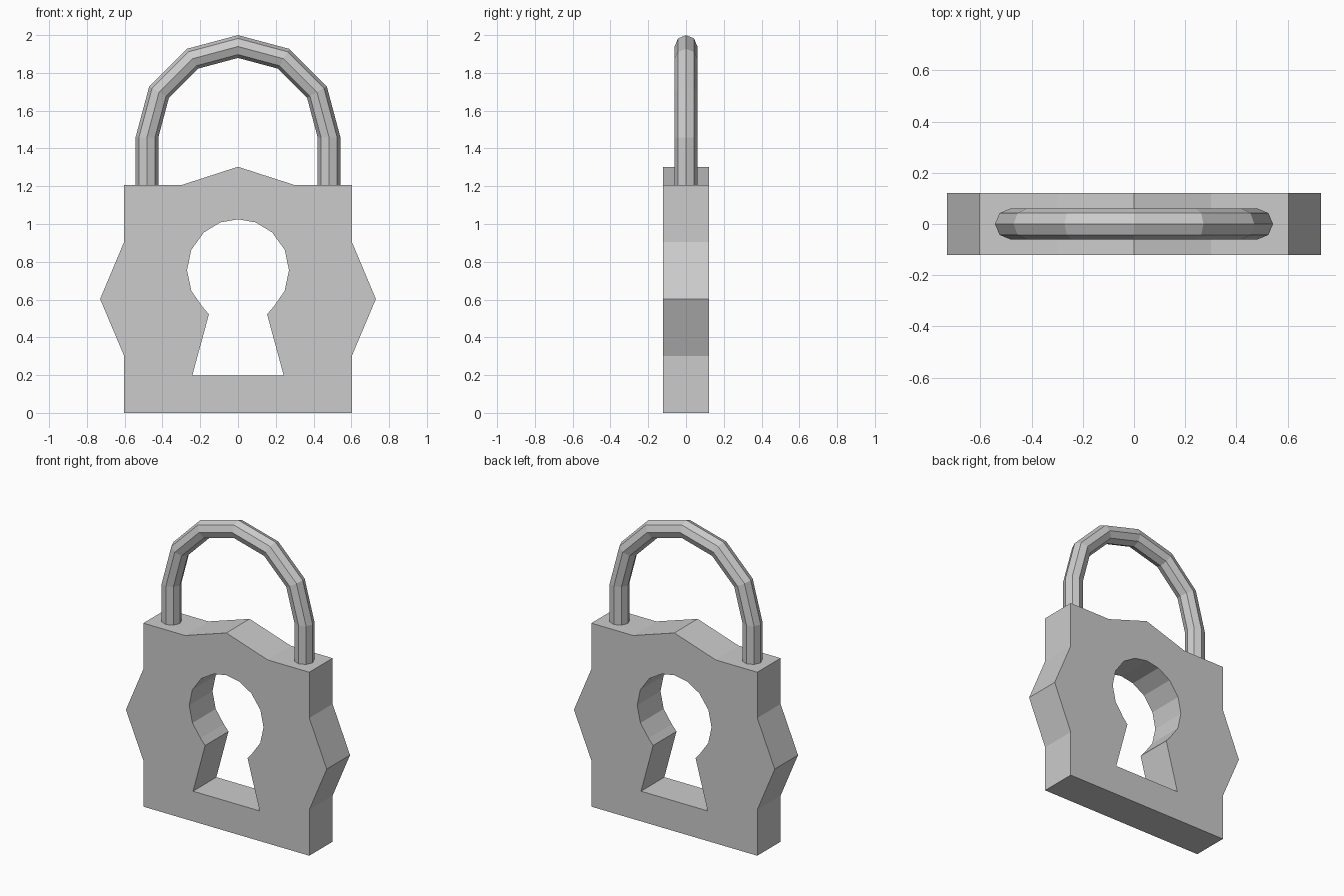
import bpy, bmesh
from math import sin, cos, pi, radians
from mathutils import Vector

if "Cube" in bpy.data.objects:
    bpy.data.objects.remove(bpy.data.objects["Cube"])

DEPTH = 0.121          # half thickness of the body
TOP = 1.206            # height of the body's shoulders
ARC_Z, ARC_R, TUBE_R = 1.457, 0.4825, 0.0603


def add_object(name, bm):
    bmesh.ops.recalc_face_normals(bm, faces=bm.faces[:])
    mesh = bpy.data.meshes.new(name)
    bm.to_mesh(mesh)
    bm.free()
    obj = bpy.data.objects.new(name, mesh)
    bpy.context.collection.objects.link(obj)
    return obj


def mirrored(half):
    """Close a right-hand half profile by mirroring it across x = 0."""
    return half + [(-x, z) for x, z in reversed(half) if x > 1e-5]


# Lock body: outline with a keyhole, filled and extruded in y
outline = mirrored([(0.603, 0), (0.603, 0.302), (0.73, 0.603), (0.603, 0.905),
                    (0.603, TOP), (0.3, TOP), (0, 1.303)])
cx_z, hole_r = 0.755, 0.27
round_part = [(hole_r * cos(radians(a)), cx_z + hole_r * sin(radians(a)))
              for a in (-46, -24, 0, 23.5, 48, 70, 90)]
keyhole = mirrored([(0.242, 0.198), (0.154, 0.522)] + round_part)

bm = bmesh.new()
edges = []
for loop in (outline, keyhole):
    vs = [bm.verts.new((x, -DEPTH, z)) for x, z in loop]
    edges += [bm.edges.new((vs[i - 1], vs[i])) for i in range(len(vs))]
bmesh.ops.triangle_fill(bm, edges=edges, use_beauty=True)
ext = bmesh.ops.extrude_face_region(bm, geom=bm.faces[:])
moved = [g for g in ext["geom"] if isinstance(g, bmesh.types.BMVert)]
bmesh.ops.translate(bm, verts=moved, vec=(0, 2 * DEPTH, 0))
add_object("lock_body", bm)

# Shackle: octagonal tube, straight legs joined by a six-segment half circle
stations = [(Vector((ARC_R, 0, TOP)), 0)]
stations += [(Vector((ARC_R * cos(a), 0, ARC_Z + ARC_R * sin(a))), a)
             for a in [i * pi / 6 for i in range(7)]]
stations += [(Vector((-ARC_R, 0, TOP)), pi)]

bm = bmesh.new()
rings = []
for centre, a in stations:
    outward = Vector((cos(a), 0, sin(a)))
    rings.append([bm.verts.new(centre + TUBE_R * (cos(t) * outward + sin(t) * Vector((0, 1, 0))))
                  for t in [k * pi / 4 for k in range(8)]])
for r0, r1 in zip(rings, rings[1:]):
    for k in range(8):
        bm.faces.new((r0[k - 1], r0[k], r1[k], r1[k - 1]))
bm.faces.new(rings[0])
bm.faces.new(rings[-1])
add_object("shackle", bm)
